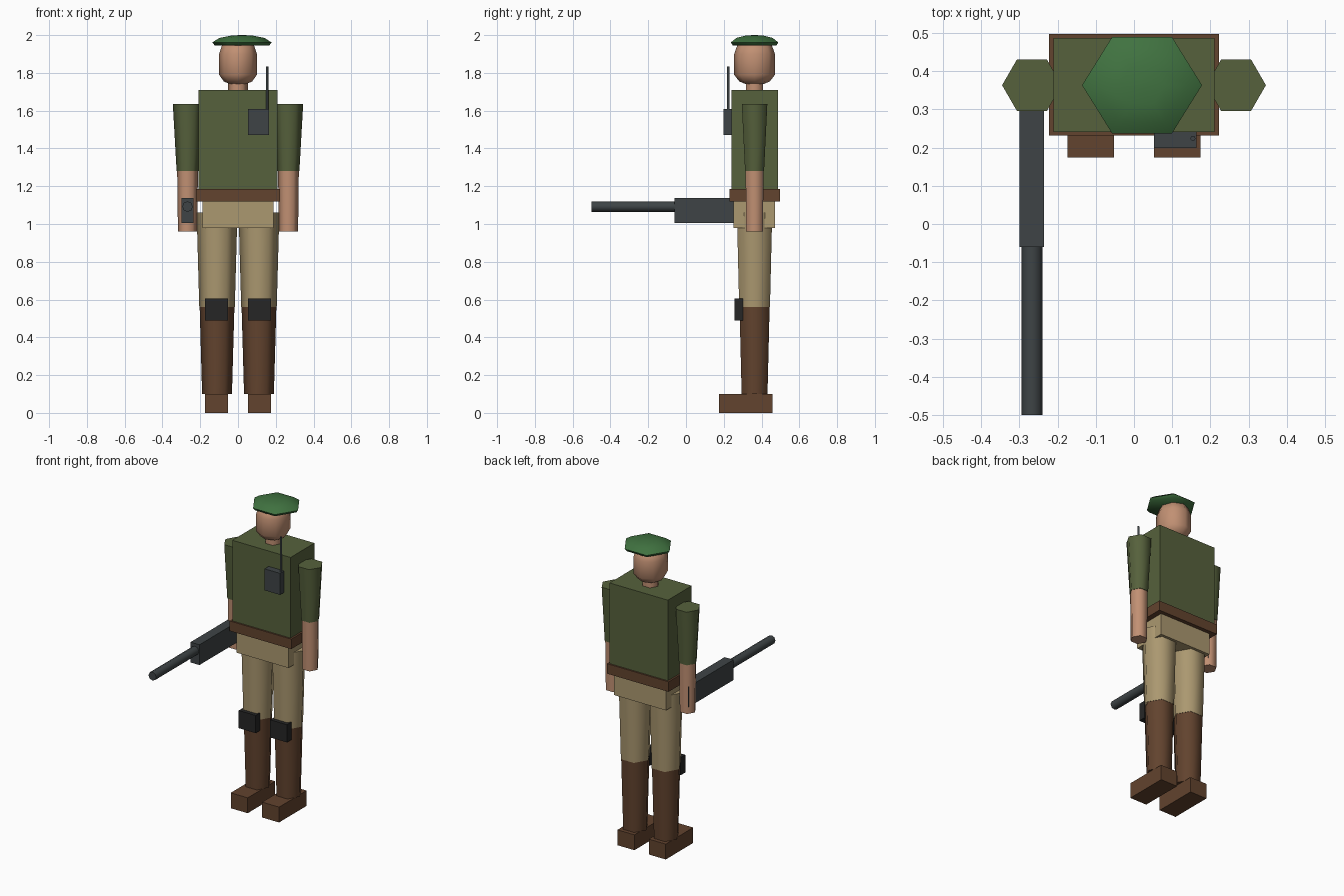
import bpy, bmesh, math

default = bpy.data.objects.get("Cube")
if default:
    bpy.data.objects.remove(default, do_unlink=True)

Y = 0.363   # depth of the body axis


def material(name, *rgb):
    lin = [((c / 255 + 0.055) / 1.055) ** 2.4 for c in rgb] + [1.0]
    m = bpy.data.materials.new(name)
    m.use_nodes = True
    m.diffuse_color = lin
    m.node_tree.nodes["Principled BSDF"].inputs["Base Color"].default_value = lin
    return m


olive = material("olive cloth", 86, 97, 60)
tan = material("tan cloth", 171, 152, 112)
brown = material("brown leather", 98, 67, 46)
skin = material("skin", 193, 144, 115)
felt = material("green felt", 64, 114, 64)
steel = material("dark steel", 62, 68, 70)
rubber = material("black rubber", 38, 38, 38)


def finish(name, bm, mat, smooth=False):
    bmesh.ops.recalc_face_normals(bm, faces=bm.faces)
    mesh = bpy.data.meshes.new(name)
    bm.to_mesh(mesh)
    bm.free()
    ob = bpy.data.objects.new(name, mesh)
    bpy.context.collection.objects.link(ob)
    mesh.materials.append(mat)
    if smooth:
        bpy.ops.object.select_all(action="DESELECT")
        ob.select_set(True)
        bpy.context.view_layer.objects.active = ob
        bpy.ops.object.shade_smooth_by_angle(angle=math.radians(70))
    return ob


def box(name, mat, x, y, z):
    """Box from (min, max) ranges on each axis."""
    bm = bmesh.new()
    bmesh.ops.create_cube(bm, size=1)
    for v in bm.verts:
        v.co = [(lo + hi) / 2 + c * (hi - lo) for c, (lo, hi) in zip(v.co, (x, y, z))]
    return finish(name, bm, mat)


def lathe(name, mat, x, y, profile, sides=6, squash=1.0):
    """Capped stack of rings (radius, z), with a corner on the x axis."""
    bm = bmesh.new()
    rings = []
    for r, z in profile:
        angles = [math.tau * i / sides for i in range(sides)]
        rings.append([bm.verts.new((x + r * math.cos(a), y + r * squash * math.sin(a), z))
                      for a in angles])
    for low, high in zip(rings, rings[1:]):
        for i in range(sides):
            j = (i + 1) % sides
            bm.faces.new((low[i], low[j], high[j], high[i]))
    bm.faces.new(rings[0][::-1])
    bm.faces.new(rings[-1])
    return finish(name, bm, mat, True)


# Trunk
box("torso", olive, (-0.21, 0.21), (0.241, 0.487), (1.18, 1.71))
box("belt", brown, (-0.222, 0.222), (0.231, 0.497), (1.12, 1.185))
box("pelvis", tan, (-0.187, 0.187), (0.252, 0.472), (0.98, 1.12))

# Head and beret
lathe("neck", skin, 0, Y, [(0.052, 1.70), (0.052, 1.78)])
lathe("head", skin, 0, Y, [(0.042, 1.74), (0.075, 1.755), (0.1, 1.79), (0.1, 1.90),
                           (0.085, 1.945), (0.04, 1.97)], 8, 1.08)
lathe("beret", felt, 0.021, Y, [(0.144, 1.945), (0.157, 1.961), (0.12, 1.985),
                                (0.06, 1.997), (0.012, 2.0)], 6, 0.925)

# Limbs on both sides
for side, s in (("right", -1), ("left", 1)):
    arm, leg = 0.267 * s, 0.111 * s
    lathe(side + "_sleeve", olive, arm, Y, [(0.058, 1.28), (0.078, 1.635)])
    lathe(side + "_forearm", skin, arm, Y, [(0.051, 0.96), (0.055, 1.28)])
    lathe(side + "_trouser_leg", tan, leg, Y, [(0.094, 0.56), (0.108, 1.06)])
    lathe(side + "_boot_shaft", brown, leg, Y, [(0.079, 0.1), (0.092, 0.56)])
    span = (0.113 * s - 0.061, 0.113 * s + 0.061)
    box(side + "_boot_foot", brown, span, (0.174, 0.457), (0, 0.1))
    box(side + "_knee_pad", rubber, span, (0.256, 0.303), (0.49, 0.605))

# Chest radio
box("radio", steel, (0.052, 0.164), (0.199, 0.242), (1.47, 1.61))
lathe("radio_antenna", steel, 0.154, 0.224, [(0.007, 1.60), (0.007, 1.835)])

# Rifle held in the right hand
box("rifle_body", steel, (-0.3, -0.236), (-0.06, 0.402), (1.005, 1.137))
barrel = lathe("rifle_barrel", steel, 0, 0, [(0.0278, 0), (0.0278, 0.45)], 8)
barrel.rotation_euler.x = math.pi / 2
barrel.location = (-0.267, -0.05, 1.092)
